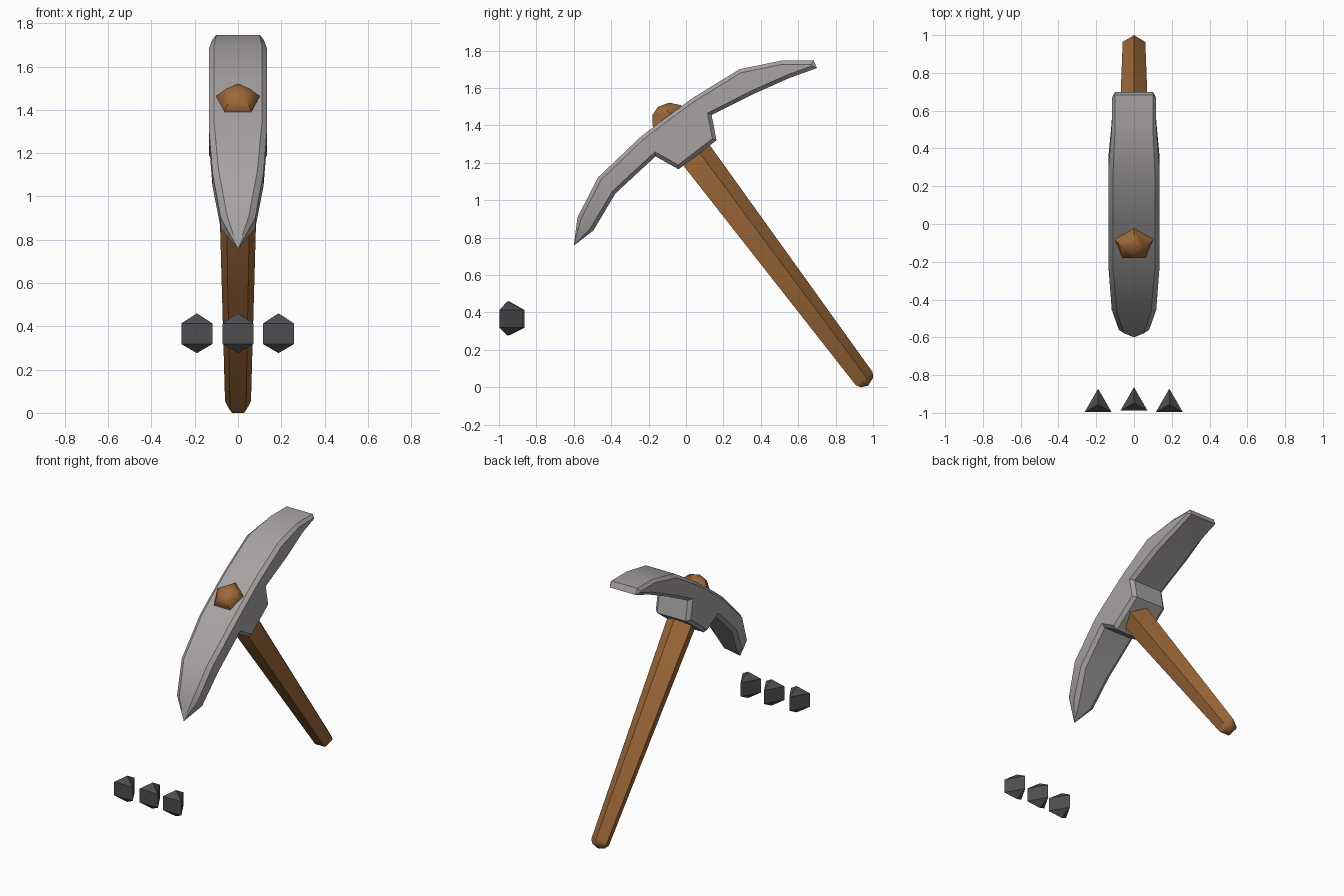
import bpy, bmesh, math
from mathutils import Vector

if "Cube" in bpy.data.objects:
    bpy.data.objects.remove(bpy.data.objects["Cube"])


def material(name, rgb):
    m = bpy.data.materials.new(name)
    m.diffuse_color = (*rgb, 1)
    m.use_nodes = True
    m.node_tree.nodes["Principled BSDF"].inputs["Base Color"].default_value = m.diffuse_color
    return m


steel = material("grey metal", (0.39, 0.365, 0.365))
wood = material("brown wood", (0.34, 0.14, 0.04))
coal = material("dark stone", (0.075, 0.075, 0.08))


def finish(bm, name, mat, smooth=None):
    bmesh.ops.remove_doubles(bm, verts=bm.verts, dist=0.0005)
    bmesh.ops.recalc_face_normals(bm, faces=bm.faces)
    me = bpy.data.meshes.new(name)
    bm.to_mesh(me)
    bm.free()
    me.materials.append(mat)
    ob = bpy.data.objects.new(name, me)
    bpy.context.collection.objects.link(ob)
    if smooth:
        bpy.ops.object.select_all(action='DESELECT')
        bpy.context.view_layer.objects.active = ob
        ob.select_set(True)
        bpy.ops.object.shade_smooth_by_angle(angle=math.radians(smooth))
    return ob


def lathe(name, mat, sides, rings, up, centre, smooth=None):
    """Rings of (distance along the axis, radius); one corner points to 'up'."""
    axis = Vector((1, 0, 0)).cross(up)
    bm = bmesh.new()
    loops = []
    for t, r in rings:
        loop = []
        for i in range(sides):
            a = math.tau * i / sides
            off = Vector((math.sin(a) * r, 0, 0)) + up * (math.cos(a) * r)
            loop.append(bm.verts.new(centre + axis * t + off))
        loops.append(loop)
    for a, b in zip(loops, loops[1:]):
        for i in range(sides):
            j = (i + 1) % sides
            bm.faces.new((a[i], a[j], b[j], b[i]))
    # rings of zero radius collapse into points when doubles are merged
    return finish(bm, name, mat, smooth)


# Handle: tapered five-sided shaft with a rounded knob at each end
lathe("handle", wood, 5,
      [(-0.043, 0), (-0.025, 0.045), (0, 0.063), (1.757, 0.105),
       (1.807, 0.062), (1.825, 0)],
      Vector((0, 0.798, 0.602)), Vector((0, 0.948, 0.042)), 40)

# Head: paired top and bottom outline points (y, z), with half width
top = [(.683, 1.746), (.51, 1.746), (.286, 1.70), (.05, 1.555), (.02, 1.535),
       (-.15, 1.41), (-.245, 1.336), (-.47, 1.122), (-.58, .908), (-.60, .757)]
bottom = [(.70, 1.706), (.55, 1.652), (.37, 1.572), (.137, 1.455), (.163, 1.32),
          (-.04, 1.165), (-.163, 1.234), (-.377, 1.036), (-.495, .838), (-.60, .757)]
inner = [.10, .10, .11, .11, .11, .11, .11, .09, .05, 0]
outer = [.115, .118, .135, .135, .135, .135, .135, .118, .08, 0]

n = len(top)
outline = [Vector(p) for p in top[:-1] + bottom[::-1]]
count = len(outline)


def inset(i, d=0.02):
    """Outline corner moved inwards by d from both neighbouring edges."""
    p, c, q = outline[i - 1], outline[i], outline[(i + 1) % count]
    e, f = (c - p).normalized(), (q - c).normalized()
    ne, nf = Vector((-e.y, e.x)), Vector((-f.y, f.x))
    return c + (ne + nf) * (d / max(0.5, 1 + ne.dot(nf)))


def station(i):
    return i if i < n else 2 * n - 2 - i


bm = bmesh.new()
rim, side = {}, {}
for s in (-1, 1):
    for i, c in enumerate(outline):
        k = station(i)
        rim[s, i] = bm.verts.new((s * inner[k], *c))
        p = c if k == n - 1 else inset(i)
        side[s, i] = bm.verts.new((s * outer[k], *p))
for i in range(count):
    j = (i + 1) % count
    bm.faces.new((rim[-1, i], rim[-1, j], rim[1, j], rim[1, i]))
    for s in (-1, 1):
        bm.faces.new((rim[s, i], rim[s, j], side[s, j], side[s, i]))
# side walls are strips between paired top and bottom points
for s in (-1, 1):
    for k in range(n - 1):
        lo, lo2 = 2 * n - 2 - k, 2 * n - 3 - k
        vs = [side[s, k], side[s, k + 1], side[s, lo2], side[s, lo]]
        bm.faces.new(list(dict.fromkeys(vs)))
finish(bm, "pick_head", steel, 30)

# Three small stones: triangular prisms with pointed ends
for i, (x, y) in enumerate([(-.19, -.955), (0, -.947), (.187, -.955)]):
    lathe(f"stone_{i + 1}", coal, 3,
          [(-.092, 0), (-.05, .083), (.045, .083), (.092, 0)],
          Vector((0, 1, 0)), Vector((x, y, .368)))
